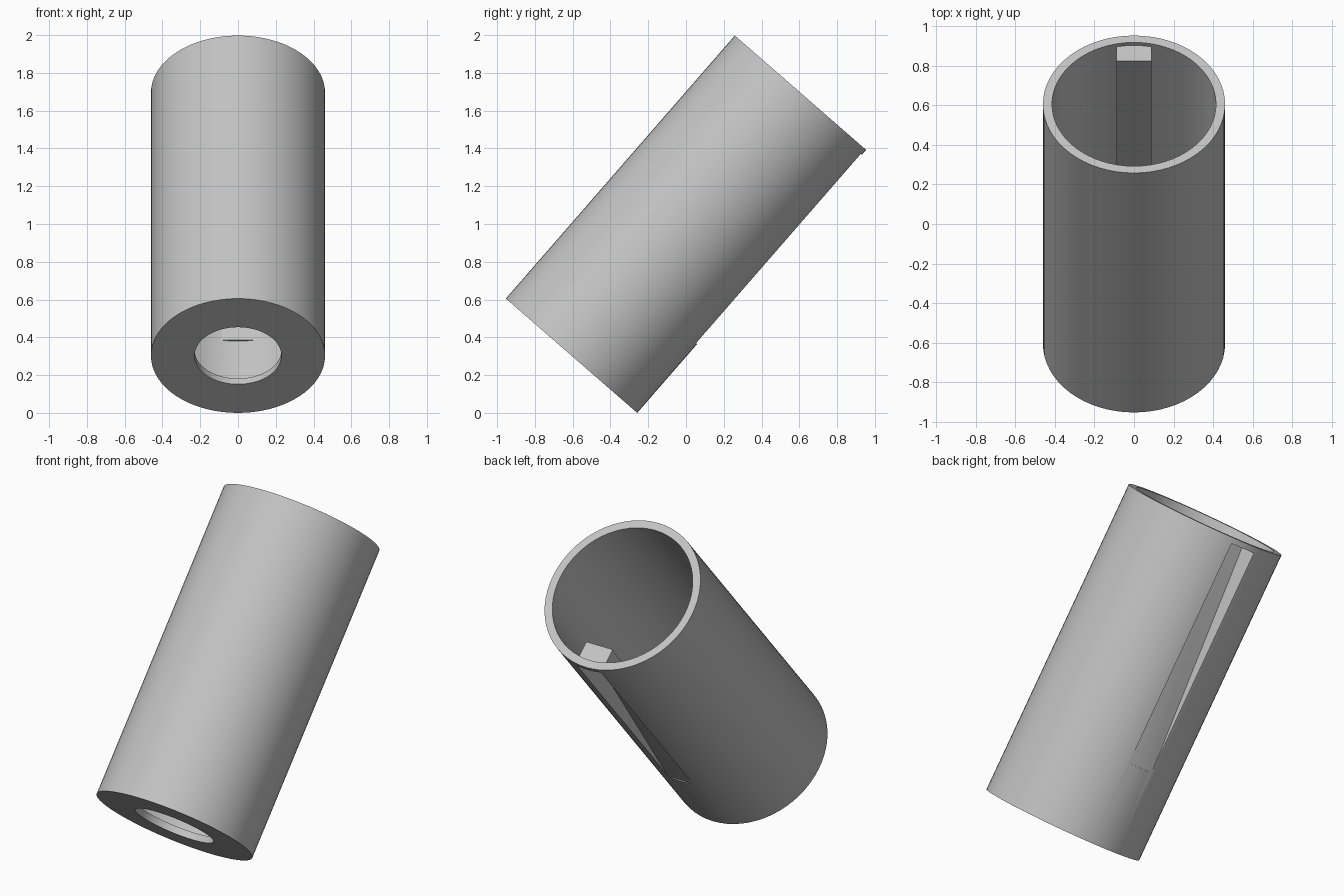
import bpy, bmesh, math
from mathutils import Matrix

if "Cube" in bpy.data.objects:
    bpy.data.objects.remove(bpy.data.objects["Cube"], do_unlink=True)

HALF = 0.923      # half length of the tube
RADIUS = 0.461    # outer radius
BORE = 0.415      # inner radius
HOLE = 0.23       # radius of the hole in the base
FLOOR = 0.04      # base thickness
SIDES = 64
TILT = math.radians(-41.04)

grey = bpy.data.materials.new("light grey")
grey.use_nodes = True
grey.diffuse_color = (0.55, 0.55, 0.55, 1)
grey.node_tree.nodes["Principled BSDF"].inputs["Base Color"].default_value = (0.55, 0.55, 0.55, 1)


def finish(name, bm):
    bmesh.ops.recalc_face_normals(bm, faces=bm.faces)
    mesh = bpy.data.meshes.new(name)
    bm.to_mesh(mesh)
    bm.free()
    mesh.materials.append(grey)
    obj = bpy.data.objects.new(name, mesh)
    bpy.context.collection.objects.link(obj)
    return obj


def lathe(name, profile):
    """Revolve a closed (radius, height) profile around z."""
    bm = bmesh.new()
    verts = [bm.verts.new((r, 0, z)) for r, z in profile]
    edges = [bm.edges.new((verts[i - 1], verts[i])) for i in range(len(verts))]
    bmesh.ops.spin(bm, geom=verts + edges, cent=(0, 0, 0), axis=(0, 0, 1),
                   angle=math.tau, steps=SIDES, use_merge=True)
    bmesh.ops.remove_doubles(bm, verts=bm.verts, dist=1e-5)
    return finish(name, bm)


def prism(name, half_width, profile):
    """Extrude a (y, z) profile sideways, centred on x = 0."""
    bm = bmesh.new()
    face = bm.faces.new([bm.verts.new((-half_width, y, z)) for y, z in profile])
    out = bmesh.ops.extrude_face_region(bm, geom=[face])
    moved = [v for v in out["geom"] if isinstance(v, bmesh.types.BMVert)]
    bmesh.ops.translate(bm, verts=moved, vec=(2 * half_width, 0, 0))
    return finish(name, bm)


def combine(target, other, operation):
    mod = target.modifiers.new(operation.lower(), 'BOOLEAN')
    mod.object, mod.operation, mod.solver = other, operation, 'EXACT'
    bpy.context.view_layer.objects.active = target
    bpy.ops.object.modifier_apply(modifier=mod.name)
    bpy.data.objects.remove(other, do_unlink=True)


# Tube with a pierced base
tube = lathe("tube", [(RADIUS, -HALF), (RADIUS, HALF), (BORE, HALF),
                      (BORE, FLOOR - HALF), (HOLE, FLOOR - HALF), (HOLE, -HALF)])

# Inner rib that backs the groove
rib = prism("rib", 0.088, [(0.44, 0.9), (0.31, 0.9), (0.405, -0.46), (0.44, -0.46)])
combine(tube, rib, 'UNION')

# Ramped groove on the underside, stopping just below the rim
groove = prism("groove", 0.08, [(0.5, 0.89), (0.325, 0.89), (0.455, -0.44), (0.5, -0.44)])
groove.hide_render = True
combine(tube, groove, 'DIFFERENCE')

# Lean the tube back and stand it on the ground
tube.data.transform(Matrix.Rotation(TILT, 4, 'X'))
lowest = min(v.co.z for v in tube.data.vertices)
tube.data.transform(Matrix.Translation((0, 0, -lowest)))

bpy.ops.object.select_all(action='DESELECT')
tube.select_set(True)
bpy.context.view_layer.objects.active = tube
bpy.ops.object.shade_smooth_by_angle(angle=math.radians(30))
